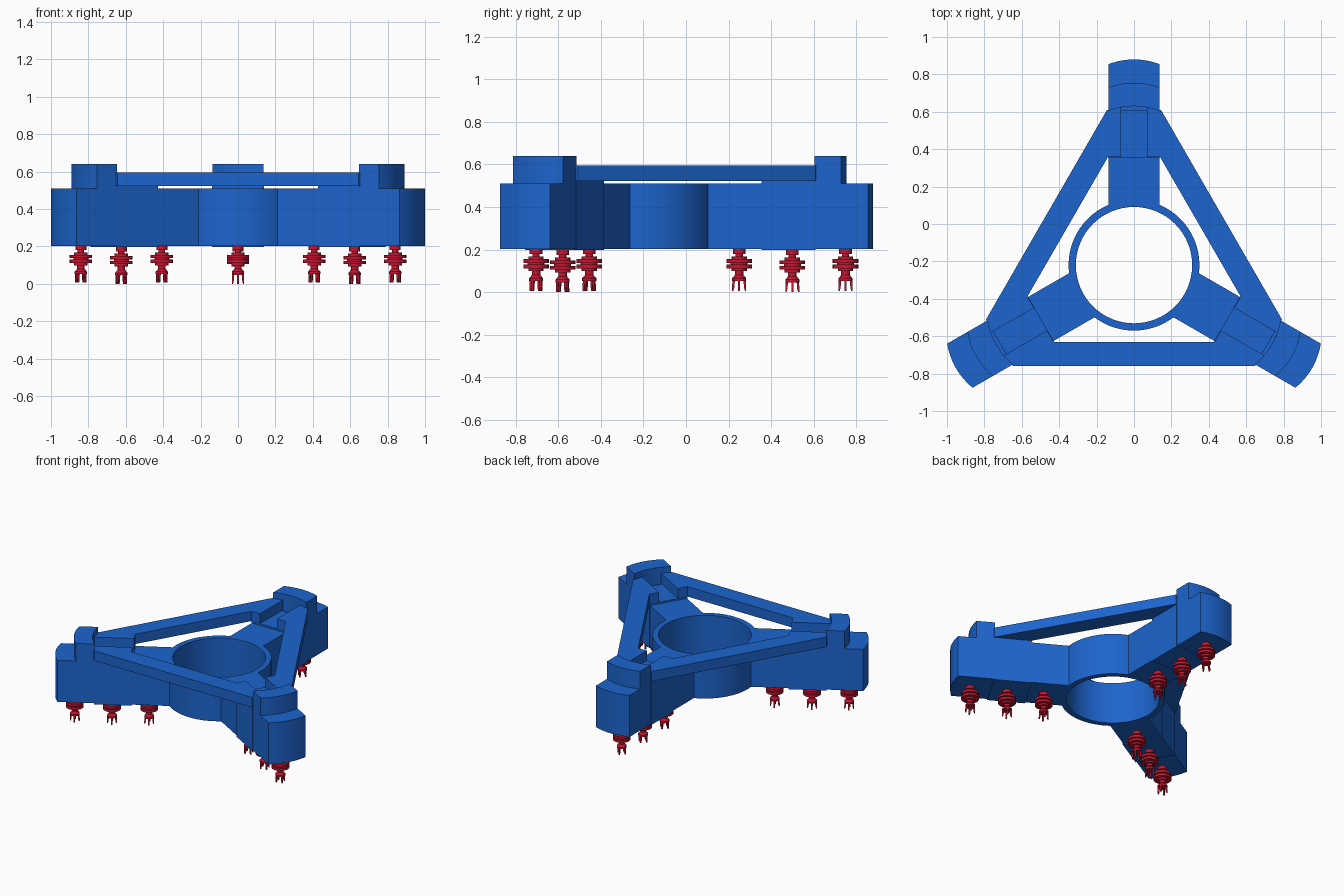
import bpy, bmesh, math
from mathutils import Vector

if "Cube" in bpy.data.objects:
    bpy.data.objects.remove(bpy.data.objects["Cube"])

CY = -0.22            # y of the ring centre
HW = 0.136            # half width of an arm
ARMS = [math.radians(a) for a in (90, -30, 210)]


def material(name, color):
    m = bpy.data.materials.new(name)
    m.diffuse_color = color
    m.use_nodes = True
    m.node_tree.nodes["Principled BSDF"].inputs["Base Color"].default_value = m.diffuse_color
    return m


BLUE = material("blue", (0.012, 0.13, 0.62, 1))
RED = material("red", (0.55, 0.008, 0.03, 1))


def finish(name, bm, mat):
    bmesh.ops.recalc_face_normals(bm, faces=bm.faces)
    me = bpy.data.meshes.new(name)
    bm.to_mesh(me)
    bm.free()
    me.materials.append(mat)
    ob = bpy.data.objects.new(name, me)
    bpy.context.collection.objects.link(ob)
    bpy.context.view_layer.objects.active = ob
    ob.select_set(True)
    bpy.ops.object.shade_smooth_by_angle(angle=math.radians(30))
    ob.select_set(False)
    return ob


def at(ang, radial, lat):
    """Point in an arm's own frame: distance from ring centre, sideways offset."""
    return (radial * math.cos(ang) - lat * math.sin(ang),
            CY + radial * math.sin(ang) + lat * math.cos(ang))


def prism(name, pts, z0, z1, mat=BLUE):
    bm = bmesh.new()
    f = bm.faces.new([bm.verts.new((x, y, z0)) for x, y in pts])
    ext = bmesh.ops.extrude_face_region(bm, geom=[f])
    vs = [v for v in ext["geom"] if isinstance(v, bmesh.types.BMVert)]
    bmesh.ops.translate(bm, verts=vs, vec=(0, 0, z1 - z0))
    return finish(name, bm, mat)


def lathe(bm, profile, n, closed=False):
    rings = []
    for r, z in profile:
        rings.append([bm.verts.new((r * math.cos(2 * math.pi * i / n),
                                    r * math.sin(2 * math.pi * i / n), z))
                      for i in range(n)])
    pairs = list(zip(rings, rings[1:]))
    if closed:
        pairs.append((rings[-1], rings[0]))
    else:
        bm.faces.new(rings[0])
        bm.faces.new(rings[-1])
    for a, b in pairs:
        for i in range(n):
            j = (i + 1) % n
            bm.faces.new((a[i], a[j], b[j], b[i]))


def bow(tip, n=12):
    """Bowed edge across the arm, from right to left."""
    return [(tip - 0.025 * t * t, HW * t)
            for t in (-1 + 2 * i / n for i in range(n + 1))]


# central ring
bm = bmesh.new()
lathe(bm, [(0.35, 0.203), (0.35, 0.51), (0.311, 0.51), (0.311, 0.203)], 64, True)
finish("central_ring", bm, BLUE).location = (0, CY, 0)

# pin: stacked collars with four small prongs
PIN = [(0.03, 0.205), (0.03, 0.18), (0.017, 0.18), (0.017, 0.168), (0.036, 0.168),
       (0.036, 0.155), (0.06, 0.155), (0.06, 0.137), (0.04, 0.137), (0.04, 0.129),
       (0.06, 0.129), (0.06, 0.111), (0.036, 0.111), (0.036, 0.098), (0.02, 0.098),
       (0.02, 0.08), (0.033, 0.065), (0.033, 0.052), (0.012, 0.052)]


def pin(name, ang, radial, drop):
    bm = bmesh.new()
    lathe(bm, PIN, 24)
    for k in range(4):
        d = Vector((math.cos(ang + k * math.pi / 2), math.sin(ang + k * math.pi / 2), 0))
        s = Vector((-d.y, d.x, 0)) * 0.005
        rows = []
        for r, z, t in ((0.026, 0.055, 0.006), (0.028, 0.02, 0.005), (0.03, 0.006, 0.003)):
            rows.append([bm.verts.new(d * (r + i * t) + s * j + Vector((0, 0, z)))
                         for i, j in ((-1, -1), (1, -1), (1, 1), (-1, 1))])
        for a, b in zip(rows, rows[1:]):
            for i in range(4):
                bm.faces.new((a[i], a[i - 1], b[i - 1], b[i]))
        bm.faces.new(rows[0])
        bm.faces.new(rows[-1])
    x, y = at(ang, radial, 0)
    finish(name, bm, RED).location = (x, y, -0.006 + drop)


for n, ang in enumerate(ARMS, 1):
    # long arm with bowed tip
    pts = [(0.316, HW), (0.316, -HW)] + bow(1.10)
    prism(f"arm_{n}", [at(ang, *p) for p in pts], 0.203, 0.51)

    # slightly larger middle sleeve
    w = 0.14
    prism(f"arm_sleeve_{n}", [at(ang, *p) for p in ((0.575, w), (0.575, -w), (0.83, -w), (0.83, w))],
          0.197, 0.522)

    # raised curved end block
    pts = bow(0.975) + bow(0.85)[::-1]
    prism(f"end_block_{n}", [at(ang, *p) for p in pts], 0.505, 0.64)

    # flat brace to the next arm
    nxt = ARMS[n % 3]
    half = [(0.577, 0.14), (0.577, 0.07), (0.848, 0.07), (0.835, 0.12), (0.829, 0.145)]
    pts = [at(ang, r, -l) for r, l in half] + [at(nxt, r, l) for r, l in half[::-1]]
    prism(f"brace_{n}", pts, 0.522, 0.595)

    # three pins under the arm
    for k, r in enumerate((0.47, 0.72, 0.97), 1):
        pin(f"pin_{n}_{k}", ang, r, 0 if k == 2 else 0.006)
